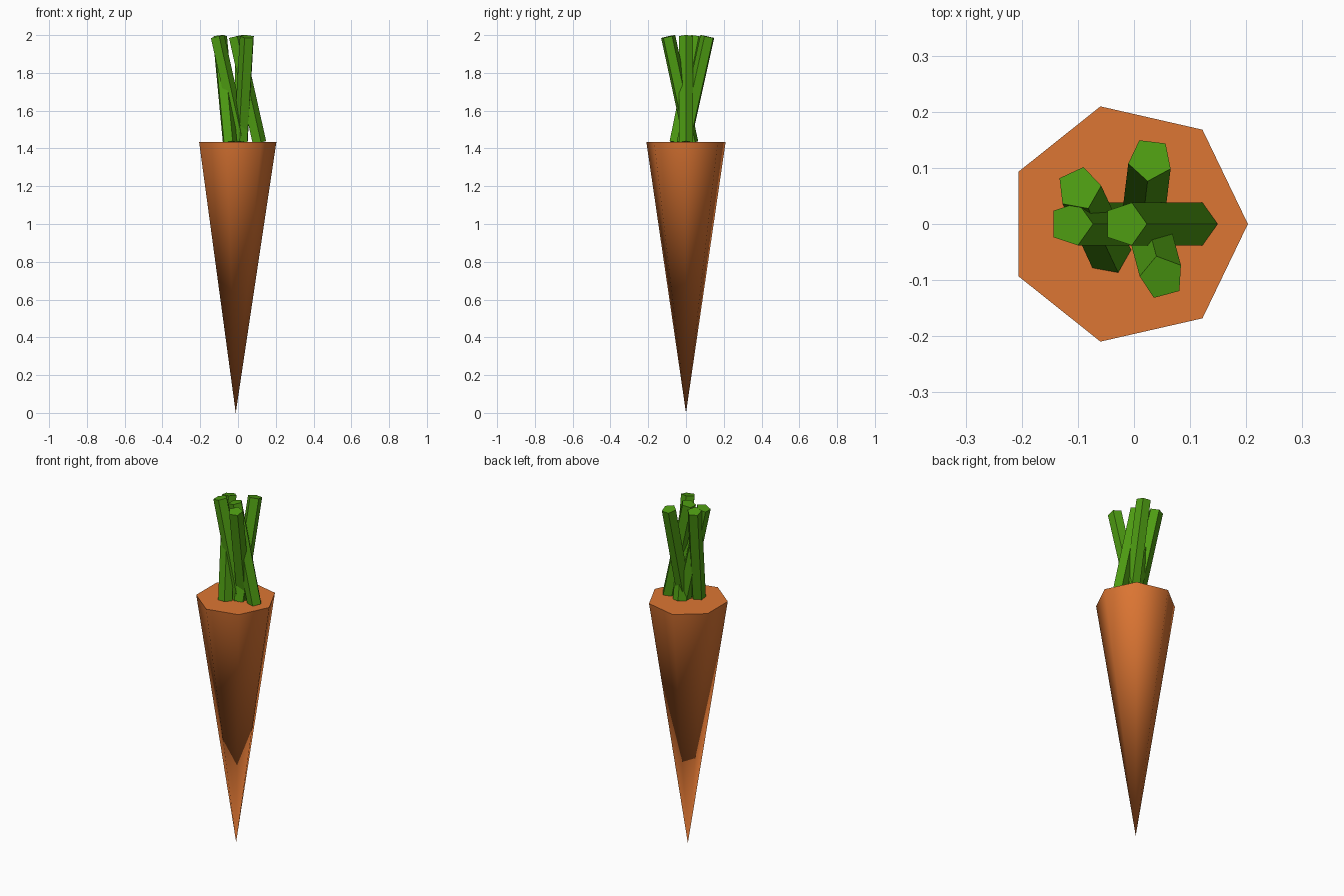
import bpy, bmesh, math
from mathutils import Vector

if "Cube" in bpy.data.objects:
    bpy.data.objects.remove(bpy.data.objects["Cube"])


def material(name, rgb):
    m = bpy.data.materials.new(name)
    m.diffuse_color = (*rgb, 1)
    m.use_nodes = True
    m.node_tree.nodes["Principled BSDF"].inputs["Base Color"].default_value = m.diffuse_color
    return m


ORANGE = material("carrot orange", (0.72, 0.18, 0.033))
GREEN = material("leaf green", (0.075, 0.33, 0.006))


def finish(name, bm, mat):
    bmesh.ops.recalc_face_normals(bm, faces=bm.faces)
    mesh = bpy.data.meshes.new(name)
    bm.to_mesh(mesh)
    bm.free()
    mesh.materials.append(mat)
    ob = bpy.data.objects.new(name, mesh)
    bpy.context.collection.objects.link(ob)
    return ob


def ring(bm, centre, u, v, radius, sides):
    # first corner lies along u
    return [bm.verts.new(centre + radius * (u * math.cos(a) + v * math.sin(a)))
            for a in (math.tau * i / sides for i in range(sides))]


# Root: seven-sided cone, point down
TOP = 1.433
bm = bmesh.new()
rim = ring(bm, Vector((-0.012, 0, TOP)), Vector((1, 0, 0)), Vector((0, 1, 0)), 0.215, 7)
tip = bm.verts.new((-0.012, 0, 0))
bm.faces.new(rim)
for i in range(7):
    bm.faces.new((rim[i], rim[i - 1], tip))
root = finish("root", bm, ORANGE)
bpy.context.view_layer.objects.active = root
root.select_set(True)
bpy.ops.object.shade_smooth_by_angle(angle=math.radians(60))
root.select_set(False)


# Stalks: five-sided rods, each leaning away from the heading of its foot
def stalk(name, top_x, top_y, heading):
    a = math.radians(heading)
    out = Vector((math.cos(a), math.sin(a), 0))
    side = Vector((-math.sin(a), math.cos(a), 0))
    top = Vector((top_x, top_y, 1.992))
    foot = top + out * 0.126
    foot.z = TOP - 0.003
    axis = (top - foot).normalized()
    u = side.cross(axis)
    bm = bmesh.new()
    low = ring(bm, foot, u, side, 0.04, 5)
    high = ring(bm, top, u, side, 0.04, 5)
    bm.faces.new(low)
    bm.faces.new(high)
    for i in range(5):
        bm.faces.new((low[i - 1], low[i], high[i], high[i - 1]))
    finish(name, bm, GREEN)


for n, spec in enumerate([(-0.112, 0, 0), (-0.016, 0, 0), (-0.098, 0.063, -65),
                          (0.029, 0.115, 263), (0.05, -0.095, 105)]):
    stalk(f"stalk_{n + 1}", *spec)
